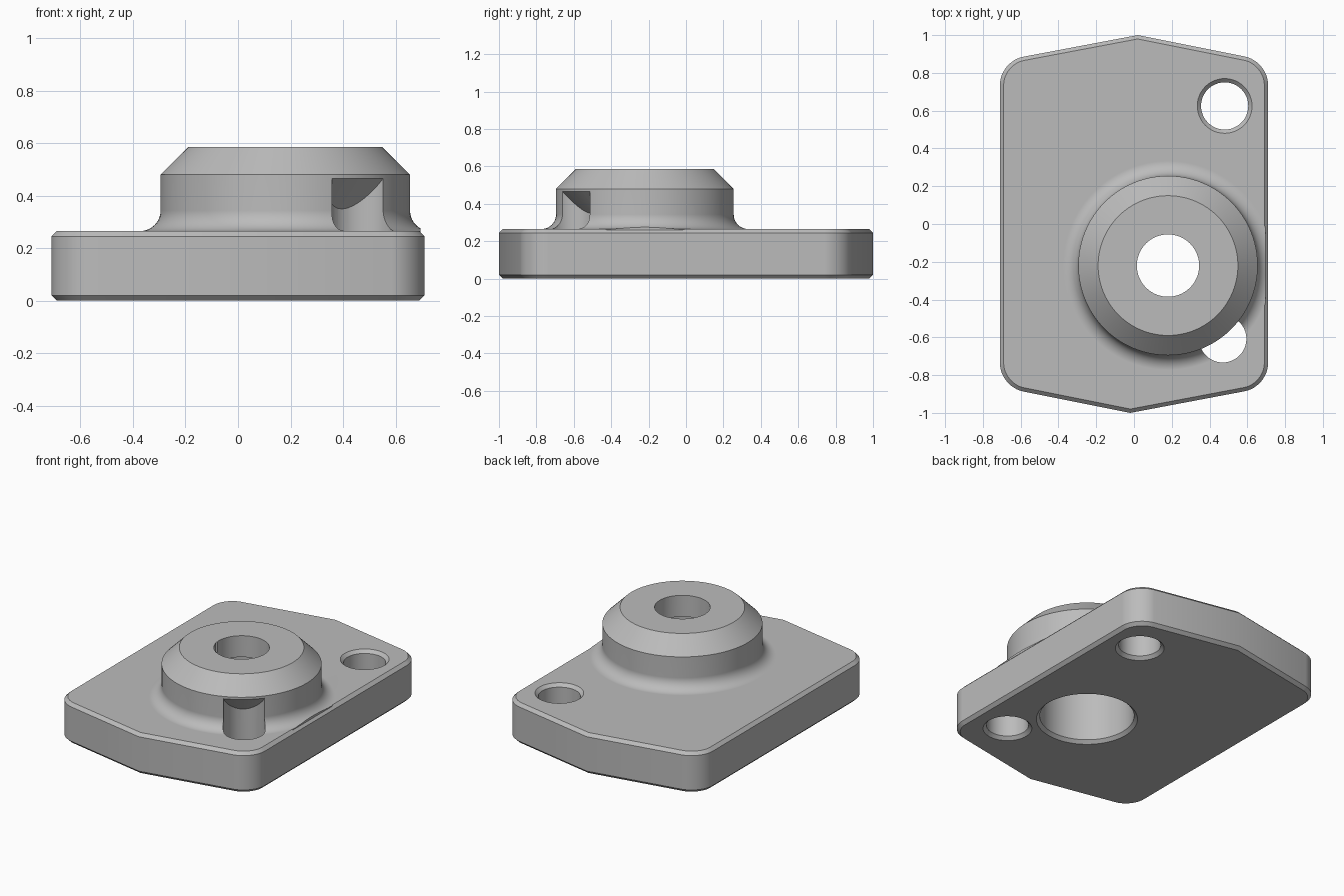
import bpy, bmesh, math
from mathutils import Vector

if "Cube" in bpy.data.objects:
    bpy.data.objects.remove(bpy.data.objects["Cube"], do_unlink=True)

TOP = 0.265            # plate top
CH = 0.02              # edge chamfer
BOSS = (0.18, -0.22)   # boss axis
FRONT_HOLE = (0.47, -0.608)
BACK_HOLE = (0.48, 0.625)

grey = bpy.data.materials.new("plain grey")
grey.use_nodes = True
colour = (0.5, 0.5, 0.5, 1)
grey.diffuse_color = colour
grey.node_tree.nodes["Principled BSDF"].inputs["Base Color"].default_value = colour


def make_object(name, bm):
    bmesh.ops.recalc_face_normals(bm, faces=bm.faces[:])
    mesh = bpy.data.meshes.new(name)
    bm.to_mesh(mesh)
    bm.free()
    mesh.materials.append(grey)
    obj = bpy.data.objects.new(name, mesh)
    bpy.context.collection.objects.link(obj)
    return obj


def lathe(name, profile, centre, steps=96, clip_x=None):
    """Revolve (radius, z) points about a vertical axis; the ends lie on the axis."""
    bm = bmesh.new()
    verts = [bm.verts.new((r, 0, z)) for r, z in profile]
    edges = [bm.edges.new(pair) for pair in zip(verts, verts[1:])]
    bmesh.ops.spin(bm, geom=verts + edges, cent=(0, 0, 0), axis=(0, 0, 1),
                   angle=math.tau, steps=steps, use_duplicate=False)
    bmesh.ops.remove_doubles(bm, verts=bm.verts[:], dist=1e-5)
    bmesh.ops.translate(bm, verts=bm.verts[:], vec=(*centre, 0))
    if clip_x is not None:
        geom = bm.verts[:] + bm.edges[:] + bm.faces[:]
        bmesh.ops.bisect_plane(bm, geom=geom, plane_co=(clip_x, 0, 0),
                               plane_no=(1, 0, 0), clear_outer=True)
        bmesh.ops.holes_fill(bm, edges=[e for e in bm.edges if e.is_boundary])
    return make_object(name, bm)


def combine(target, other, operation):
    """Apply a boolean and remove the second solid."""
    mod = target.modifiers.new(operation, 'BOOLEAN')
    mod.operation = operation
    mod.solver = 'EXACT'
    mod.object = other
    other.hide_render = True
    bpy.context.view_layer.objects.active = target
    bpy.ops.object.modifier_apply(modifier=mod.name)
    bpy.data.objects.remove(other, do_unlink=True)


# Base plate: six-sided outline, rounded side corners, chamfered rims
bm = bmesh.new()
half = [(0.71, -0.862), (0.71, 0.862), (0.02, 1.0)]
outline = half + [(-x, -y) for x, y in half]
face = bm.faces.new([bm.verts.new((x, y, 0)) for x, y in outline])
corners = [v for v in bm.verts if abs(v.co.x) > 0.5]
bmesh.ops.bevel(bm, geom=corners, offset=0.125, segments=12, profile=0.5,
                affect='VERTICES')
bm.faces.ensure_lookup_table()
ext = bmesh.ops.extrude_face_region(bm, geom=[bm.faces[0]])
bmesh.ops.translate(bm, vec=(0, 0, TOP),
                    verts=[g for g in ext["geom"] if isinstance(g, bmesh.types.BMVert)])
rims = [e for e in bm.edges if abs(e.verts[0].co.z - e.verts[1].co.z) < 1e-5]
bmesh.ops.bevel(bm, geom=rims, offset=CH, segments=1, affect='EDGES')
bracket = make_object("flanged_plate", bm)

# Boss: chamfered cylinder with a concave fillet, trimmed at the plate's edge
fillet = 0.078
profile = [(0, 0.15), (0.475 + fillet, 0.15)]
for i in range(11):
    a = math.radians(9 * i)
    profile.append((0.475 + fillet * (1 - math.sin(a)),
                    TOP + fillet * (1 - math.cos(a))))
profile += [(0.475, 0.48), (0.37, 0.585), (0, 0.585)]
combine(bracket, lathe("boss", profile, BOSS, clip_x=0.695), 'UNION')

# Stepped bore with a chamfered mouth underneath
bore = [(0, -0.1), (0.28 + CH + 0.1, -0.1), (0.28, CH), (0.28, 0.445),
        (0.165, 0.445), (0.165, 0.8), (0, 0.8)]
combine(bracket, lathe("bore_cutter", bore, BOSS), 'DIFFERENCE')

# Back bolt hole, chamfered at both ends
R = 0.125
mouth = [(0, -0.1), (R + CH + 0.1, -0.1), (R, CH)]
back = mouth + [(R, TOP - CH), (R + 0.1, TOP - CH + 0.1), (0, TOP - CH + 0.1)]
combine(bracket, lathe("back_hole_cutter", back, BACK_HOLE, 48), 'DIFFERENCE')

# Front bolt hole: notches the boss up to a sloping undercut
front = lathe("front_hole_cutter", mouth + [(R, 0.46 + 0.3), (0, 0.46 + 0.3)],
              FRONT_HOLE, 48)
cone = lathe("undercut_cone", [(0, -0.01), (0.9, 0.89), (0, 0.89)], BOSS)
combine(front, cone, 'DIFFERENCE')
combine(bracket, front, 'DIFFERENCE')

# Smooth curved walls, crisp edges
bpy.ops.object.select_all(action='DESELECT')
bracket.select_set(True)
bpy.context.view_layer.objects.active = bracket
bpy.ops.object.shade_smooth_by_angle(angle=math.radians(25))
weighted = bracket.modifiers.new("weighted_normals", 'WEIGHTED_NORMAL')
weighted.keep_sharp = True
